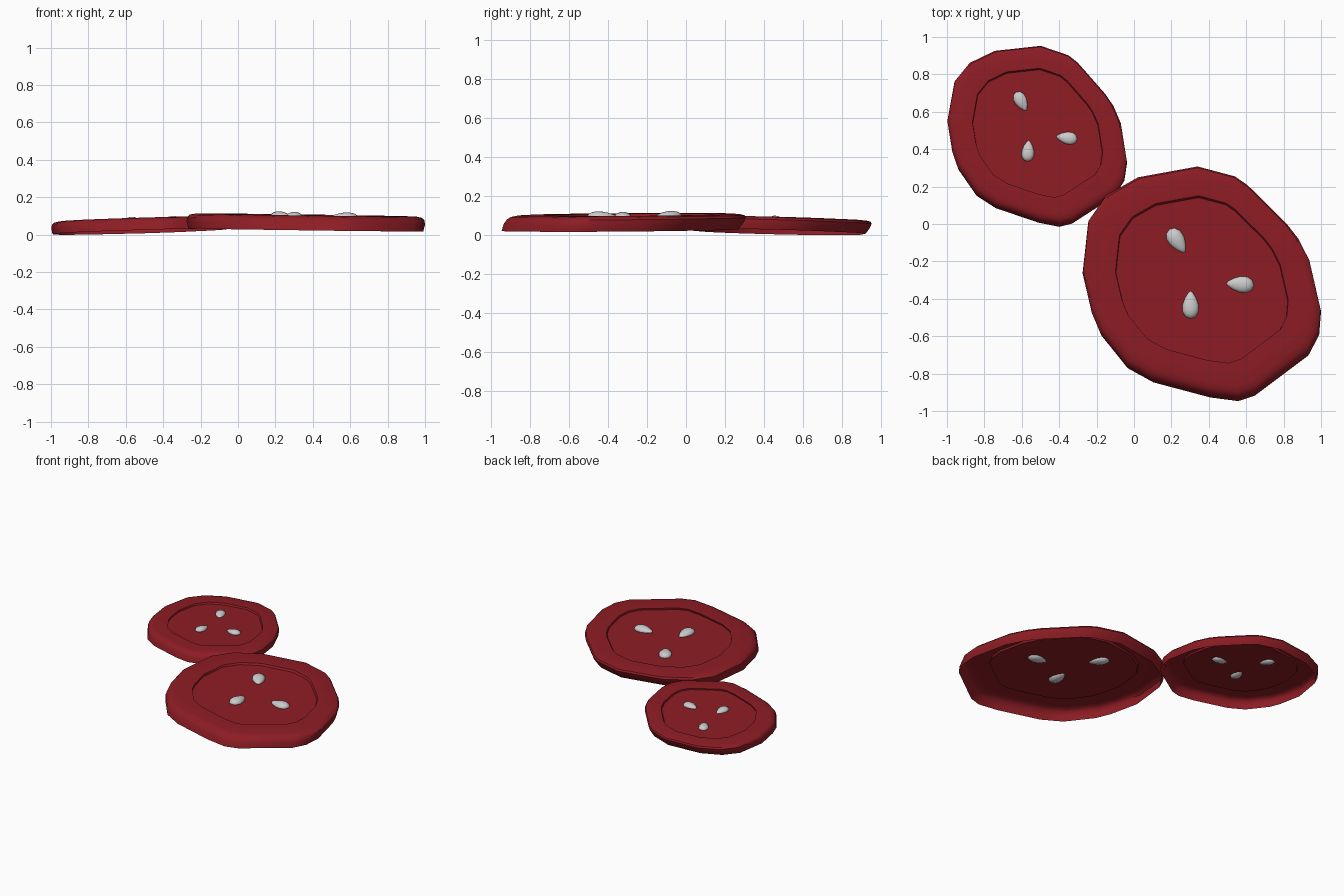
import bpy, bmesh, math
from mathutils import Vector

if "Cube" in bpy.data.objects:
    bpy.data.objects.remove(bpy.data.objects["Cube"])

red = bpy.data.materials.new("red_flesh")
red.diffuse_color = (0.27, 0.012, 0.018, 1)
red.use_nodes = True
red.node_tree.nodes["Principled BSDF"].inputs["Base Color"].default_value = red.diffuse_color

# Wobbly outline of a slice, relative to its middle
CENTRE = Vector((0.3625, -0.3175))
OUTLINE = [(0.34, 0.32), (0.54, 0.265), (0.61, 0.215), (0.82, 0.0), (0.88, -0.08),
           (0.94, -0.20), (1.0, -0.47), (0.99, -0.60), (0.94, -0.70), (0.65, -0.925),
           (0.56, -0.955), (0.41, -0.935), (0.10, -0.85), (-0.04, -0.77), (-0.18, -0.59),
           (-0.225, -0.48), (-0.275, -0.26), (-0.245, 0.02), (-0.15, 0.16), (0.02, 0.26)]
# Rings from bottom edge to sunken disc: scale, height
RINGS = [(0.985, 0.0), (1.0, 0.035), (0.995, 0.058), (0.972, 0.070),
         (0.925, 0.076), (0.725, 0.075), (0.72, 0.063)]
# Seeds: middle, direction of the pointed end
SEEDS = [((-0.132, 0.228), -57), ((0.205, -0.005), 176), ((-0.06, -0.115), 90)]


def finish(bm, name, angle, mat=None):
    bmesh.ops.recalc_face_normals(bm, faces=bm.faces)
    mesh = bpy.data.meshes.new(name)
    bm.to_mesh(mesh)
    bm.free()
    obj = bpy.data.objects.new(name, mesh)
    bpy.context.collection.objects.link(obj)
    if mat:
        mesh.materials.append(mat)
    bpy.ops.object.select_all(action='DESELECT')
    obj.select_set(True)
    bpy.context.view_layer.objects.active = obj
    bpy.ops.object.shade_smooth_by_angle(angle=math.radians(angle))
    return obj


def slice_with_seeds(name, centre, size, turn, base, tilt, thick):
    c, s = math.cos(math.radians(turn)), math.sin(math.radians(turn))

    def place(x, y, z):
        # lean the sides towards +y, then turn, scale and tilt
        y += 0.58 * (z - 0.038)
        px, py = (c * x - s * y) * size, (s * x + c * y) * size
        return Vector((centre[0] + px, centre[1] + py,
                       base + z * thick + tilt[0] * px + tilt[1] * py))

    # Open-bottomed shell
    bm = bmesh.new()
    rings = []
    for scale, z in RINGS:
        rings.append([bm.verts.new(place((x - CENTRE.x) * scale,
                                         (y - CENTRE.y) * scale * 0.967, z))
                      for x, y in OUTLINE])
    n = len(OUTLINE)
    for a, b in zip(rings, rings[1:]):
        for i in range(n):
            j = (i + 1) % n
            bm.faces.new((a[i], a[j], b[j], b[i]))
    disc = bm.faces.new(rings[-1])
    bm.normal_update()
    if disc.normal.z < 0:
        disc.normal_flip()
    finish(bm, name + "_slice", 35, red)

    # Teardrop seeds half sunk in the disc
    for k, ((sx, sy), ang) in enumerate(SEEDS):
        bm = bmesh.new()
        bmesh.ops.create_uvsphere(bm, u_segments=12, v_segments=8, radius=1)
        a = math.radians(ang)
        for v in bm.verts:
            x, y, z = v.co
            taper = 1 - 0.35 * x - 0.1 * x * x
            lx, ly = x * 0.074, y * 0.043 * taper
            p = place(sx + lx * math.cos(a) - ly * math.sin(a),
                      sy - 0.017 + lx * math.sin(a) + ly * math.cos(a), 0.067)
            v.co = p + Vector((0, 0, z * 0.025 * size * taper))
        finish(bm, f"{name}_seed_{k + 1}", 60)


slice_with_seeds("large", (0.3625, -0.3175), 1.0, 0, 0.026, (-0.013, 0.005), 1.04)
slice_with_seeds("small", (-0.515, 0.475), 0.764, -4, 0.016, (0.026, -0.02), 0.88)
